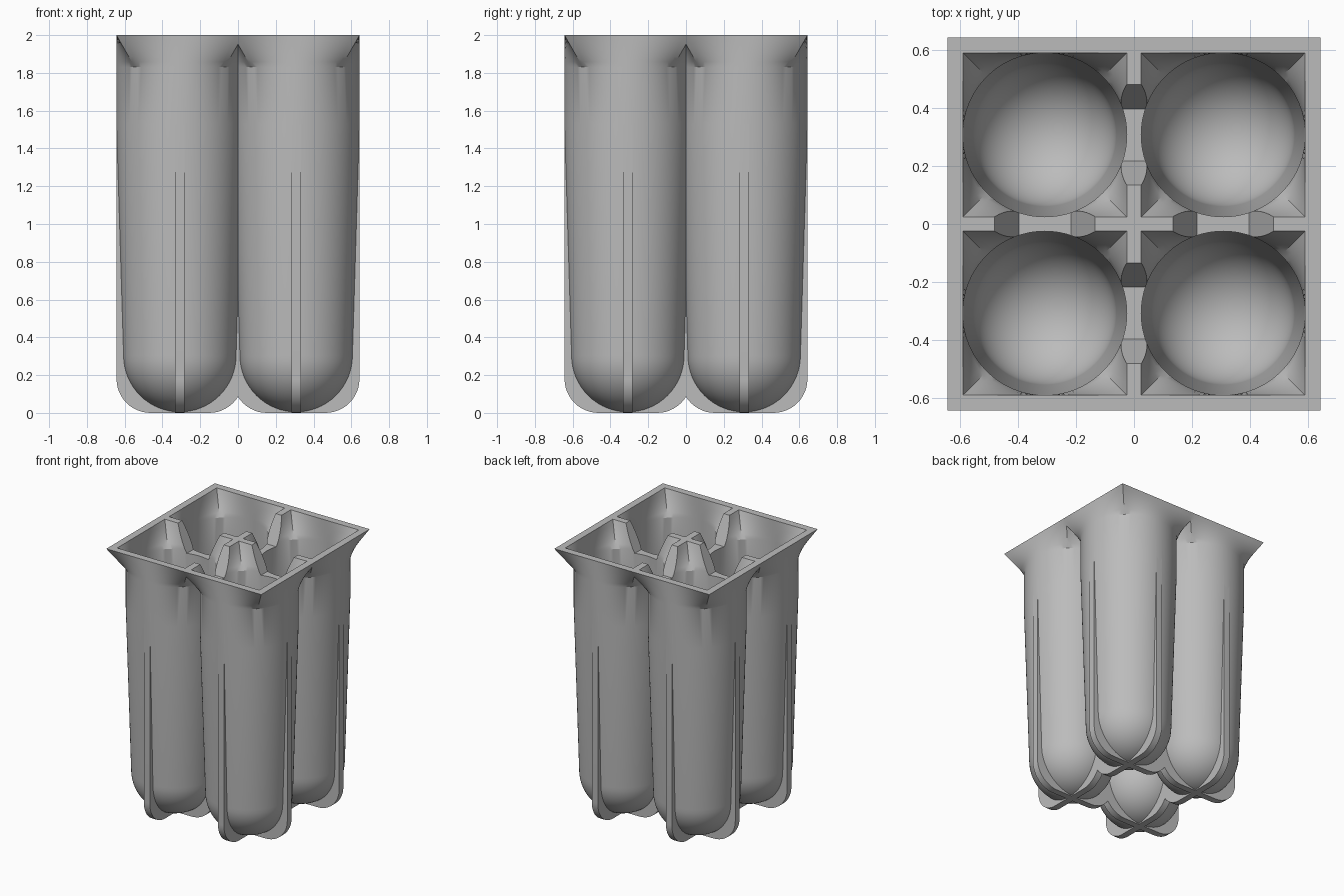
import bpy, bmesh, math
from mathutils import Matrix

cube = bpy.data.objects.get("Cube")
if cube:
    bpy.data.objects.remove(cube, do_unlink=True)

CELL = 0.308      # offset of each tube axis from the centre
HALF = 0.336      # outer half width of one cell
INNER = 0.283     # inner half width of one cell
SIDES = 96

grey = bpy.data.materials.new("plastic_grey")
grey.use_nodes = True
grey.diffuse_color = (0.5, 0.5, 0.5, 1)
grey.node_tree.nodes["Principled BSDF"].inputs["Base Color"].default_value = (0.5, 0.5, 0.5, 1)


def make_object(name, bm):
    bmesh.ops.recalc_face_normals(bm, faces=bm.faces)
    mesh = bpy.data.meshes.new(name)
    bm.to_mesh(mesh)
    bm.free()
    mesh.materials.append(grey)
    obj = bpy.data.objects.new(name, mesh)
    bpy.context.collection.objects.link(obj)
    return obj


def tube(name, top_r, low_r, floor_z, over):
    """Round-bottomed tapered tube whose mouth blends from circle to square."""
    dome_z = floor_z + low_r
    rings = []                                   # (radius, z, squareness)
    for i in range(1, 17):
        a = math.pi / 2 * i / 16
        rings.append((low_r * math.sin(a), dome_z - low_r * math.cos(a), 0))
    rings += [(top_r, 1.53, 0)]
    rings += [(top_r, 1.83 + 0.17 * i / 6, i / 6) for i in range(7)]
    if over:
        rings.append((top_r, 2 + over, 1))
    bm = bmesh.new()
    loops = []
    for r, z, square in rings:
        loop = []
        for k in range(SIDES):
            a = 2 * math.pi * k / SIDES
            c, s = math.cos(a), math.sin(a)
            d = r * (1 - square + square / max(abs(c), abs(s)))
            loop.append(bm.verts.new((CELL + d * c, CELL + d * s, z)))
        loops.append(loop)
    pole = bm.verts.new((CELL, CELL, floor_z))
    for k in range(SIDES):
        n = (k + 1) % SIDES
        bm.faces.new((pole, loops[0][n], loops[0][k]))
        for lo, hi in zip(loops, loops[1:]):
            bm.faces.new((lo[k], lo[n], hi[n], hi[k]))
    bm.faces.new(loops[-1])
    return make_object(name, bm)


def plate(name, outline, thick, centre, turn):
    """Upright plate from an outline in the xz plane, centred on its thickness."""
    bm = bmesh.new()
    face = bm.faces.new([bm.verts.new((x, -thick / 2, z)) for x, z in outline])
    new = bmesh.ops.extrude_face_region(bm, geom=[face])["geom"]
    bmesh.ops.translate(bm, vec=(0, thick, 0),
                        verts=[v for v in new if isinstance(v, bmesh.types.BMVert)])
    place = Matrix.Translation((*centre, 0)) @ Matrix.Rotation(turn, 4, 'Z')
    bmesh.ops.transform(bm, matrix=place, verts=bm.verts)
    return make_object(name, bm)


def combine(target, tool, operation):
    mod = target.modifiers.new(operation.title(), 'BOOLEAN')
    mod.operation, mod.object, mod.solver = operation, tool, 'EXACT'
    bpy.context.view_layer.objects.active = target
    bpy.ops.object.modifier_apply(modifier=mod.name)
    bpy.data.objects.remove(tool, do_unlink=True)


# One quarter: outer tube with flared square mouth
holder = tube("four_tube_holder", HALF, 0.299, 0.004, 0)

# Crossed ribs with rounded lower corners
rib_half, corner = 0.335, 0.18
right = [(rib_half, 1.56)]
for i in range(13):
    a = math.pi / 2 * i / 12
    right.append((rib_half - corner + corner * math.cos(a), corner - corner * math.sin(a)))
rib_outline = right + [(-x, z) for x, z in reversed(right)]
for turn in (0, math.pi / 2):
    combine(holder, plate("rib", rib_outline, 0.05, (CELL, CELL), turn), 'UNION')

# Hollow of the tube
combine(holder, tube("hollow", INNER, 0.247, 0.055, 0.05), 'DIFFERENCE')

# Tapered notches in the dividing walls
notch = [(-0.195, 2.05), (-0.09, 1.8), (0.09, 1.8), (0.195, 2.05)]
combine(holder, plate("notch_x", notch, 0.13, (CELL, 0), 0), 'DIFFERENCE')
combine(holder, plate("notch_y", notch, 0.13, (0, CELL), math.pi / 2), 'DIFFERENCE')

# Mirror the quarter into the full block, trimming the overlap at the centre planes
mirror = holder.modifiers.new("Mirror", 'MIRROR')
mirror.use_axis = (True, True, False)
mirror.use_bisect_axis = (True, True, False)
mirror.merge_threshold = 0.0005
bpy.context.view_layer.objects.active = holder
holder.select_set(True)
bpy.ops.object.modifier_apply(modifier=mirror.name)
bpy.ops.object.shade_smooth_by_angle(angle=math.radians(25))
